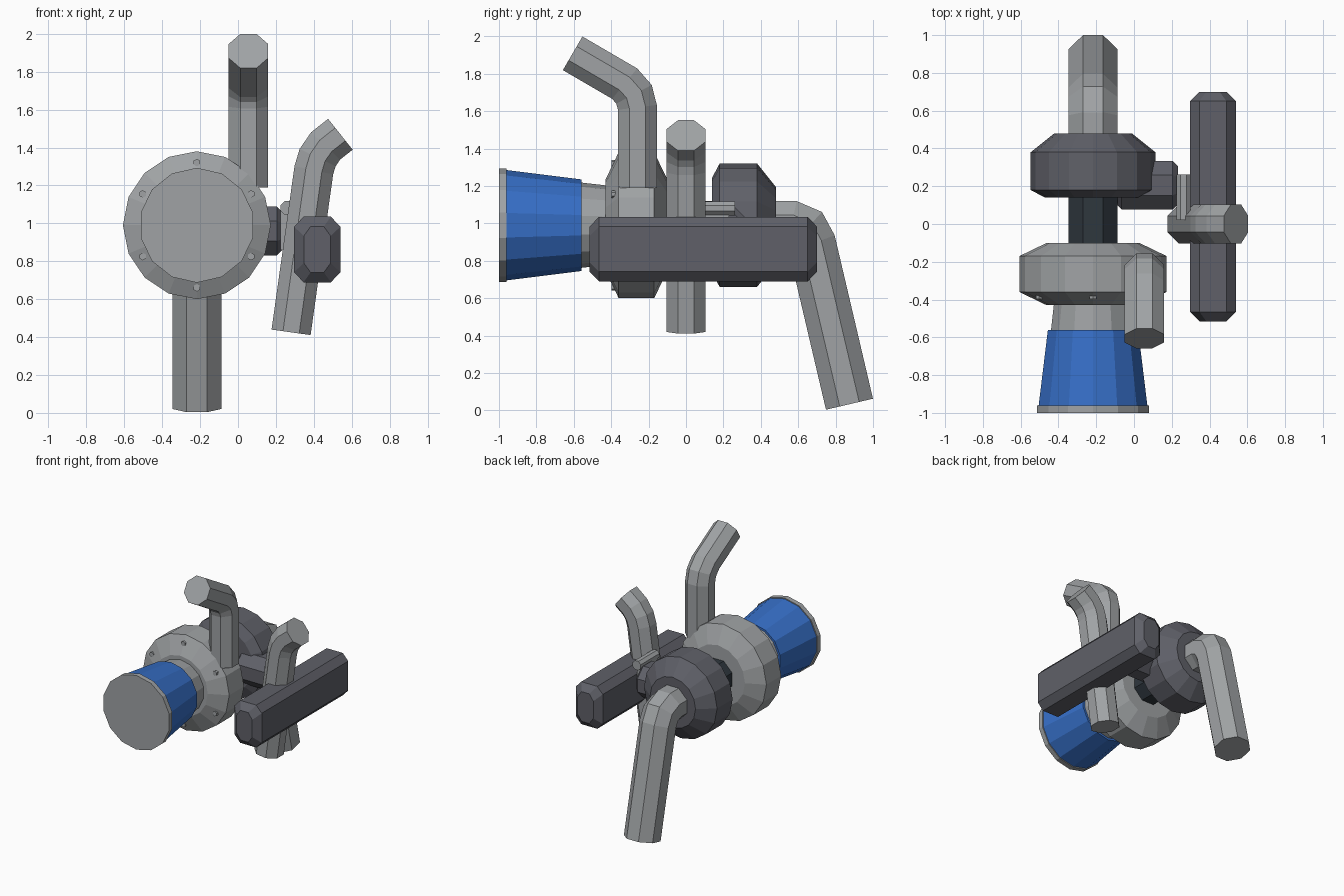
import bpy, bmesh, math
from mathutils import Vector

if "Cube" in bpy.data.objects:
    bpy.data.objects.remove(bpy.data.objects["Cube"])

def material(name, rgb):
    m = bpy.data.materials.new(name)
    m.diffuse_color = (*rgb, 1)
    m.use_nodes = True
    m.node_tree.nodes["Principled BSDF"].inputs["Base Color"].default_value = m.diffuse_color
    return m

STEEL = material("light grey metal", (0.35, 0.365, 0.375))
IRON = material("dark grey metal", (0.115, 0.118, 0.14))
BLUE = material("blue hose", (0.037, 0.158, 0.57))
BLACK = material("near black metal", (0.028, 0.038, 0.048))
AX, AZ = -0.217, 0.99          # main rotor axis, running along y

def loft(name, rings, mat):
    """Skin equal-sized rings of points and cap both ends."""
    bm = bmesh.new()
    vs = [[bm.verts.new(p) for p in r] for r in rings]
    n = len(vs[0])
    for a, b in zip(vs, vs[1:]):
        for i in range(n):
            j = (i + 1) % n
            bm.faces.new((a[i], a[j], b[j], b[i]))
    bm.faces.new(vs[0])
    bm.faces.new(vs[-1])
    bmesh.ops.recalc_face_normals(bm, faces=bm.faces)
    me = bpy.data.meshes.new(name)
    bm.to_mesh(me)
    bm.free()
    me.materials.append(mat)
    ob = bpy.data.objects.new(name, me)
    bpy.context.collection.objects.link(ob)
    return ob

def lathe(name, profile, sides, mat, cx=AX, cz=AZ, turn=math.pi / 2):
    """Turned part around y; profile is (y, radius) pairs."""
    ang = [turn + math.tau * i / sides for i in range(sides)]
    return loft(name, [[(cx + r * math.cos(a), y, cz + r * math.sin(a)) for a in ang]
                       for y, r in profile], mat)

def tube(name, path, apothem, normal, mat):
    """Octagonal pipe along a planar path, mitred at each bend."""
    pts, nrm, rings = [Vector(p) for p in path], Vector(normal), []
    r = apothem / math.cos(math.pi / 8)
    for i, p in enumerate(pts):
        d0 = (p - pts[max(i - 1, 0)]).normalized()
        d1 = (pts[min(i + 1, len(pts) - 1)] - p).normalized()
        t = (d0 + d1).normalized()
        ref = d1 if i == 0 else d0
        side = t.cross(nrm) / t.dot(ref)
        rings.append([p + r * (math.cos(a) * nrm + math.sin(a) * side)
                      for a in [math.tau * (k + 0.5) / 8 for k in range(8)]])
    return loft(name, rings, mat)

# Intake: end disc, hose and inlet neck
lathe("intake_disc", [(-1.0, 0.303), (-0.96, 0.303)], 14, STEEL)
lathe("intake_hose", [(-0.96, 0.295), (-0.56, 0.245)], 14, BLUE)
lathe("inlet_neck", [(-0.56, 0.228), (-0.42, 0.212)], 14, STEEL)

# Housings and centre section
lathe("compressor_housing", [(-0.43, 0.245), (-0.36, 0.39), (-0.17, 0.39), (-0.10, 0.245)], 16, STEEL)
lathe("centre_section", [(-0.11, 0.14), (0.15, 0.14)], 8, BLACK, turn=math.pi / 8)
lathe("turbine_housing", [(0.14, 0.255), (0.18, 0.33), (0.38, 0.33), (0.48, 0.205)], 16, IRON)

# Ring of bolts on the compressor face
for i in range(6):
    a = math.pi / 6 + i * math.pi / 3
    lathe(f"housing_bolt_{i + 1}", [(-0.398, 0.02), (-0.34, 0.02)], 6, STEEL,
          AX + 0.33 * math.cos(a), AZ + 0.33 * math.sin(a))

# Bent pipes
tube("exhaust_pipe", [(AX, 0.42, AZ), (AX, 0.565, AZ), (AX, 0.635, 0.96), (AX, 0.673, 0.89),
                      (AX, 0.874, 0.033)], 0.129, (1, 0, 0), STEEL)
tube("outlet_pipe", [(0.055, -0.26, 1.19), (0.055, -0.26, 1.62), (0.055, -0.278, 1.69),
                     (0.055, -0.328, 1.747), (0.055, -0.606, 1.909)], 0.104, (1, 0, 0), STEEL)
tube("side_pipe", [(0.28, 0, 0.425), (0.4, 0, 1.28), (0.42, 0, 1.347),
                   (0.462, 0, 1.408), (0.54, 0, 1.47)], 0.104, (0, 1, 0), STEEL)

# Long chamfered side bar
def oct_ring(y, w, h, cw, ch, cx=0.418, cz=0.862):
    q = [(w, h - ch), (w - cw, h), (cw - w, h), (-w, h - ch),
         (-w, ch - h), (cw - w, -h), (w - cw, -h), (w, ch - h)]
    return [(cx + x, y, cz + z) for x, z in q]

loft("side_bar", [oct_ring(-0.515, 0.071, 0.121, 0.036, 0.05),
                  oct_ring(-0.465, 0.122, 0.173, 0.05, 0.053),
                  oct_ring(0.65, 0.122, 0.173, 0.05, 0.053),
                  oct_ring(0.70, 0.071, 0.121, 0.036, 0.05)], IRON)

# Bypass valve canister, turned around x
ang = [math.tau * (k + 0.5) / 8 for k in range(8)]
loft("valve_canister", [[(x, 0.205 + r * math.cos(a), 0.96 + r * math.sin(a)) for a in ang]
                        for x, r in [(-0.09, 0.11), (-0.065, 0.14), (0.205, 0.14), (0.232, 0.11)]], IRON)

# Bracket between valve and side pipe, with a rod along its top
def box(name, lo, hi, mat):
    ring = lambda z: [(lo[0], lo[1], z), (hi[0], lo[1], z), (hi[0], hi[1], z), (lo[0], hi[1], z)]
    return loft(name, [ring(lo[2]), ring(hi[2])], mat)

box("valve_bracket", (0.225, 0.04, 0.86), (0.28, 0.23, 1.07), STEEL)
lathe("valve_rod", [(0.02, 0.04), (0.262, 0.04)], 8, STEEL, 0.262, 1.08, math.pi / 8)
